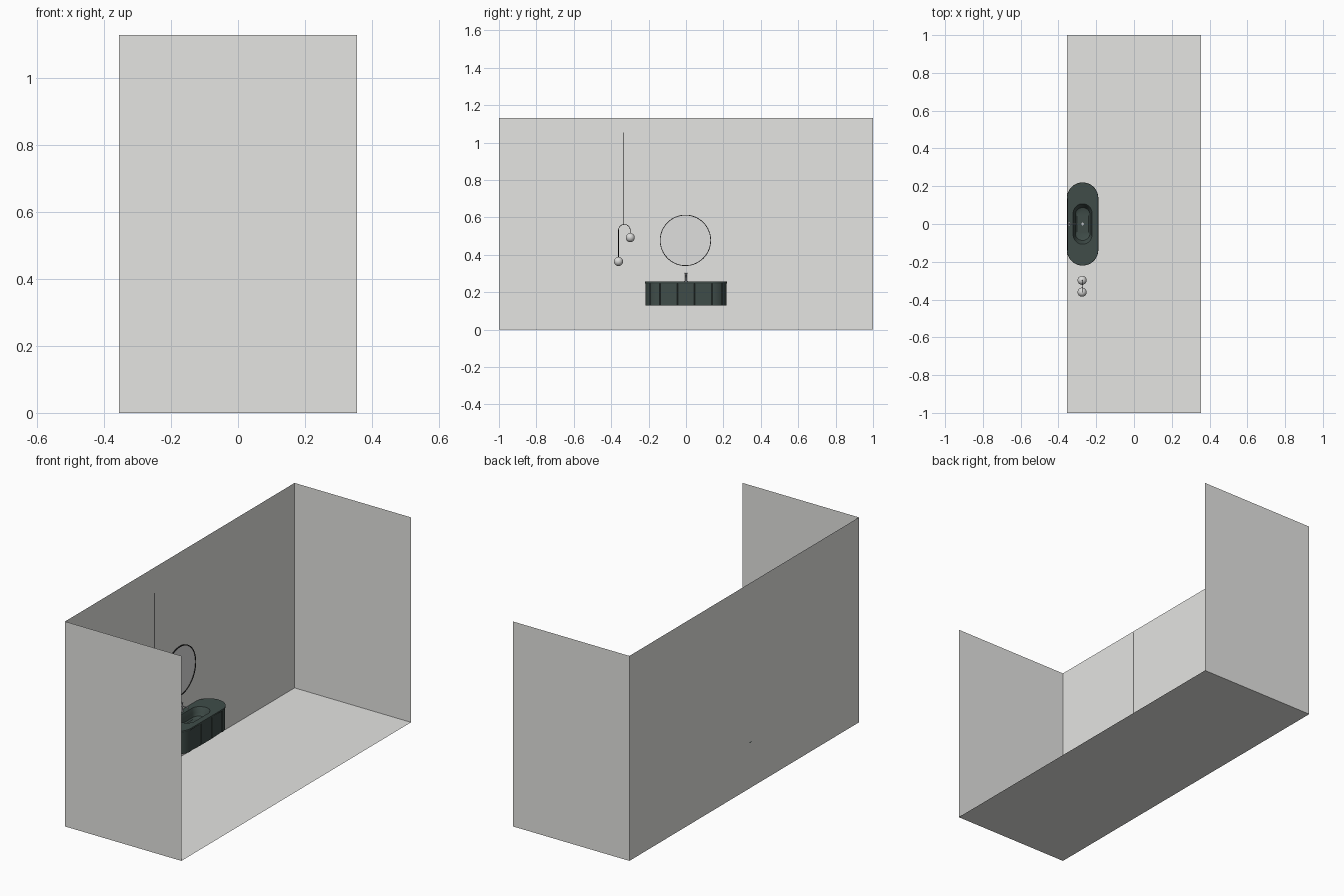
import bpy, bmesh, math
from mathutils import Vector

if "Cube" in bpy.data.objects:
    bpy.data.objects.remove(bpy.data.objects["Cube"])


def material(name, rgb):
    m = bpy.data.materials.new(name)
    m.diffuse_color = (*rgb, 1)
    m.use_nodes = True
    m.node_tree.nodes["Principled BSDF"].inputs["Base Color"].default_value = m.diffuse_color
    return m


WALL = material("warm_white_plaster", (0.78, 0.78, 0.76))
GREEN = material("dark_green", (0.05, 0.073, 0.066))
BLACK = material("black_metal", (0.012, 0.012, 0.012))
CHROME = material("chrome_grey", (0.55, 0.56, 0.58))
GLOBE = material("lamp_white", (0.70, 0.70, 0.69))
MIRROR = material("mirror_grey", (0.74, 0.74, 0.73))

HX, HY, TOP = 0.355, 1.0, 1.13      # room half sizes and height
CX = -0.272                         # centre line of the vanity


def finish(bm, name, mat, smooth=True, fix=True):
    if fix:
        bmesh.ops.recalc_face_normals(bm, faces=bm.faces)
    me = bpy.data.meshes.new(name)
    bm.to_mesh(me)
    bm.free()
    me.materials.append(mat)
    ob = bpy.data.objects.new(name, me)
    bpy.context.collection.objects.link(ob)
    if smooth:
        bpy.ops.object.select_all(action='DESELECT')
        ob.select_set(True)
        bpy.context.view_layer.objects.active = ob
        bpy.ops.object.shade_smooth_by_angle(angle=math.radians(30))
    return ob


def plane(name, corners, mat):
    bm = bmesh.new()
    bm.faces.new([bm.verts.new(c) for c in corners])
    finish(bm, name, mat, smooth=False, fix=False)


def tube(name, pts, radius, mat, sides=2):
    cu = bpy.data.curves.new(name, 'CURVE')
    cu.dimensions = '3D'
    cu.bevel_depth = radius
    cu.bevel_resolution = sides
    cu.use_fill_caps = True
    sp = cu.splines.new('POLY')
    sp.points.add(len(pts) - 1)
    for p, c in zip(sp.points, pts):
        p.co = (*c, 1)
    cu.materials.append(mat)
    ob = bpy.data.objects.new(name, cu)
    bpy.context.collection.objects.link(ob)
    bpy.ops.object.select_all(action='DESELECT')
    ob.select_set(True)
    bpy.context.view_layer.objects.active = ob
    bpy.ops.object.convert(target='MESH')
    bpy.ops.object.shade_smooth_by_angle(angle=math.radians(40))


def cylinder(name, centre, r, depth, mat, axis='Z', seg=32):
    bm = bmesh.new()
    bmesh.ops.create_cone(bm, cap_ends=True, segments=seg, radius1=r, radius2=r, depth=depth)
    q = Vector((0, 0, 1)).rotation_difference(Vector((1, 0, 0) if axis == 'X' else (0, 0, 1)))
    bmesh.ops.rotate(bm, verts=bm.verts, matrix=q.to_matrix())
    bmesh.ops.translate(bm, verts=bm.verts, vec=centre)
    finish(bm, name, mat)


# Room: single-sheet floor, back wall and two side walls, open towards +x
plane("floor", [(-HX, -HY, 0), (HX, -HY, 0), (HX, HY, 0), (-HX, HY, 0)], WALL)
plane("back_wall", [(-HX, -HY, 0), (-HX, HY, 0), (-HX, HY, TOP), (-HX, -HY, TOP)], WALL)
plane("side_wall_front", [(HX, -HY, 0), (-HX, -HY, 0), (-HX, -HY, TOP), (HX, -HY, TOP)], WALL)
plane("side_wall_rear", [(-HX, HY, 0), (HX, HY, 0), (HX, HY, TOP), (-HX, HY, TOP)], WALL)

# Pill-shaped outline: samples of (angle, end factor, is_groove)
samples = []
for side in (0, 1):
    s = 1 if side == 0 else -1
    for t in (-1 / 3, 1 / 3):                       # panel joints on the straight side
        for d in (-0.025, 0, 0.025):
            samples.append((math.pi * side, s * (t + d), d == 0))
    for i in range(73):                             # rounded end, joint every 45 degrees
        samples.append((math.pi * side + math.radians(2.5 * i), s, i % 18 == 0))


def loft(name, rings, mat, cap_first=False, cap_last=False):
    """rings: (straight half length, radius, z, groove depth)"""
    bm = bmesh.new()
    loops = []
    for a, r, z, g in rings:
        loops.append([bm.verts.new((CX + (r - g * k) * math.cos(th),
                                    a * t + (r - g * k) * math.sin(th), z))
                      for th, t, k in samples])
    n = len(samples)
    for lo, hi in zip(loops, loops[1:]):
        for i in range(n):
            j = (i + 1) % n
            bm.faces.new((lo[i], lo[j], hi[j], hi[i]))
    if cap_first:
        bm.faces.new(loops[0][::-1])
    if cap_last:
        bm.faces.new(loops[-1])
    return finish(bm, name, mat, fix=False)


# Vanity: panelled body, and a top slab that runs on into the basin
loft("vanity_body", [(0.137, 0.080, 0.128, 0.004), (0.137, 0.080, 0.248, 0.004)],
     GREEN, cap_first=True)
loft("vanity_top_and_basin",
     [(0.137, 0.074, 0.247, 0), (0.137, 0.082, 0.247, 0), (0.137, 0.083, 0.249, 0),
      (0.137, 0.083, 0.254, 0), (0.137, 0.082, 0.256, 0),
      (0.057, 0.050, 0.256, 0), (0.056, 0.048, 0.253, 0), (0.053, 0.044, 0.228, 0),
      (0.048, 0.039, 0.212, 0), (0.040, 0.031, 0.206, 0)],
     GREEN, cap_last=True)
cylinder("basin_drain", (CX, 0, 0.207), 0.007, 0.004, CHROME, seg=24)

# Tap: post, spout and cross handle
cylinder("tap_base", (-0.343, 0, 0.258), 0.008, 0.005, CHROME, seg=24)
cylinder("tap_post", (-0.343, 0, 0.279), 0.005, 0.046, CHROME, seg=20)
tube("tap_spout", [(-0.343, 0, 0.285), (-0.312, 0, 0.288), (-0.306, 0, 0.286),
                   (-0.304, 0, 0.278)], 0.0035, CHROME)
for i, a in enumerate((45, 135)):
    dx, dy = 0.009 * math.cos(math.radians(a)), 0.009 * math.sin(math.radians(a))
    tube(f"tap_handle_{i + 1}", [(-0.343 - dx, -dy, 0.302), (-0.343 + dx, dy, 0.302)],
         0.0018, CHROME)

# Round mirror with thin black frame
cylinder("mirror_glass", (-0.353, -0.003, 0.477), 0.134, 0.003, MIRROR, axis='X', seg=64)
bm = bmesh.new()
loops = []
for r, x in ((0.133, -HX + 0.001), (0.133, -HX + 0.006), (0.137, -HX + 0.006), (0.137, -HX + 0.001)):
    loops.append([bm.verts.new((x, -0.003 + r * math.cos(math.tau * i / 64),
                                0.477 + r * math.sin(math.tau * i / 64))) for i in range(64)])
for k in range(4):
    for i in range(64):
        j = (i + 1) % 64
        lo, hi = loops[k], loops[(k + 1) % 4]
        bm.faces.new((lo[i], lo[j], hi[j], hi[i]))
finish(bm, "mirror_frame", BLACK)

# Pendant lamp: cord, hooked arm and two globes
PX, Y1, Y2 = -0.275, -0.361, -0.298
YM, R = (Y1 + Y2) / 2, (Y2 - Y1) / 2
arm = [(PX, Y1, 0.38)]
arm += [(PX, YM - R * math.cos(math.pi * i / 16), 0.531 + R * math.sin(math.pi * i / 16))
        for i in range(17)]
arm.append((PX, Y2, 0.505))
tube("pendant_arm", arm, 0.0015, BLACK)
tube("pendant_cord", [(PX, -0.334, 0.562), (PX, -0.334, 1.053)], 0.0012, BLACK)
for name, y, z in (("globe_low", Y1, 0.364), ("globe_high", Y2, 0.492)):
    bm = bmesh.new()
    bmesh.ops.create_uvsphere(bm, u_segments=32, v_segments=16, radius=0.024)
    bmesh.ops.translate(bm, verts=bm.verts, vec=(PX, y, z))
    finish(bm, name, GLOBE)
